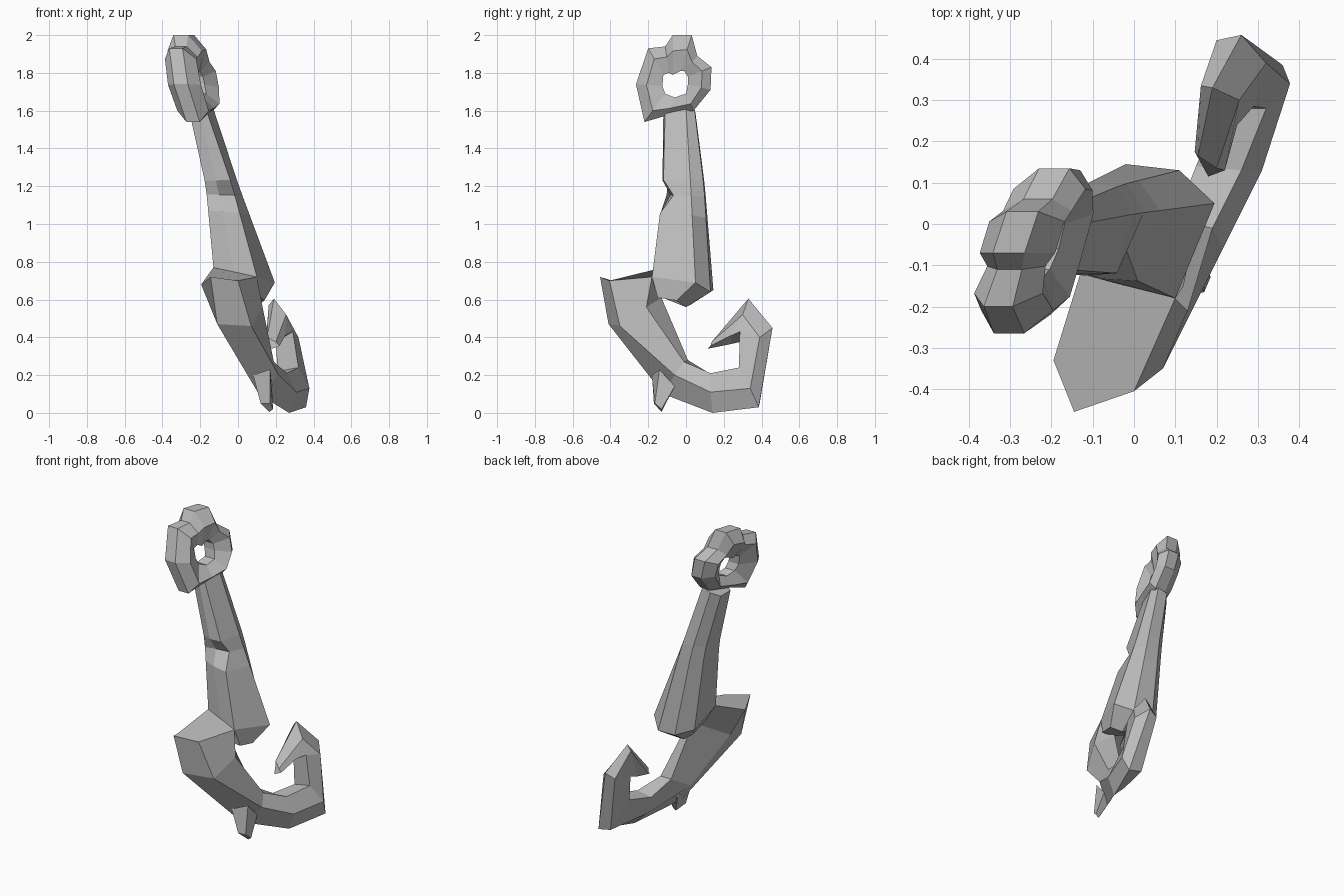
import bpy, bmesh
from mathutils import Vector

stone = bpy.data.materials.new("worn grey")
stone.diffuse_color = (0.5, 0.5, 0.5, 1)


def loft(name, rings, closed=False, tip_start=None, tip_end=None):
    """Skin faces over successive cross-sections; cap ends flat or to a tip."""
    bm = bmesh.new()
    vs = [[bm.verts.new(p) for p in r] for r in rings]
    n = len(vs[0])
    pairs = list(zip(vs, vs[1:]))
    if closed:
        pairs.append((vs[-1], vs[0]))
    for a, b in pairs:
        for i in range(n):
            j = (i + 1) % n
            bm.faces.new((a[i], a[j], b[j], b[i]))
    if not closed:
        for ring, tip in ((vs[0], tip_start), (vs[-1], tip_end)):
            if tip is None:
                bm.faces.new(ring)
            else:
                t = bm.verts.new(tip)
                for i in range(n):
                    bm.faces.new((ring[i], ring[(i + 1) % n], t))
    bmesh.ops.recalc_face_normals(bm, faces=bm.faces)
    me = bpy.data.meshes.new(name)
    bm.to_mesh(me)
    bm.free()
    me.materials.append(stone)
    ob = bpy.data.objects.new(name, me)
    bpy.context.collection.objects.link(ob)
    return ob


# curved arm: outer edge, right outer, right inner, left inner, left outer
arm = [
    [(-.145, -.455, .72), (0, -.405, .70), (.10, -.18, .72), (-.13, -.12, .77), (-.195, -.33, .68)],
    [(-.11, -.41, .47), (.07, -.35, .46), (.13, -.21, .56), (.04, -.13, .61), (-.10, -.31, .50)],
    [(.11, -.12, .10), (.215, -.06, .20), (.19, -.01, .27), (.10, .01, .28), (.065, -.14, .19)],
    [(.27, .14, .0), (.31, .13, .11), (.26, .13, .21), (.15, .14, .20), (.19, .14, .08)],
    [(.36, .385, .03), (.378, .34, .13), (.32, .28, .24), (.21, .28, .22), (.27, .39, .05)],
    [(.26, .458, .45), (.32, .39, .40), (.29, .285, .43), (.20, .285, .375), (.20, .445, .42)],
    [(.19, .33, .605), (.255, .30, .52), (.25, .24, .41), (.18, .24, .365), (.162, .335, .57)],
    [(.155, .165, .40), (.20, .135, .375), (.22, .13, .355), (.18, .115, .34), (.147, .175, .365)],
]
loft("hooked_arm", arm)

# spike under the crown
loft("crown_spike", [
    [(.08, -.18, .20), (.17, -.14, .23), (.18, -.06, .14), (.11, -.07, .13)],
    [(.12, -.17, .05), (.17, -.165, .05), (.185, -.13, .02), (.165, -.13, .005)],
])

# tapered shank: front right, right, back right, back, left, front left, front middle
top = [(-.17, -.11, 1.61), (-.13, .0, 1.61), (-.15, .045, 1.61), (-.21, .05, 1.59),
       (-.25, 0, 1.56), (-.25, -.10, 1.56), (-.20, -.12, 1.59)]
mid = [(-.03, -.12, 1.2), (.005, .025, 1.2), (-.03, .095, 1.2), (-.11, .10, 1.2),
       (-.17, .05, 1.2), (-.17, -.10, 1.2), (-.11, -.125, 1.2)]
low = [(.10, -.18, .72), (.195, .05, .69), (.11, .13, .64), (-.02, .145, .65),
       (-.11, .07, .68), (-.13, -.12, .77), (-.02, -.15, .75)]
under = [(.12, -.15, .61), (.14, -.05, .595), (.09, 0, .56), (0, .02, .57),
         (-.04, -.02, .60), (-.05, -.13, .65), (.03, -.15, .62)]


def blend(a, b, t):
    return [Vector(p).lerp(Vector(q), t) for p, q in zip(a, b)]


# chipped notch on the front corner of the shank
upper_lip, notch, lower_lip = blend(top, mid, .92), blend(mid, low, .1), blend(mid, low, .3)
notch[0].y += .06
notch[6].y += .045
loft("shank", [top, upper_lip, notch, lower_lip, low, under])

# chunky top ring: outer (y, z), inner (y, z), width scale at each station
stations = [
    (.03, 2.0, -.03, 1.81, 1.1), (-.07, 2.0, -.07, 1.79, 1.1), (-.11, 1.94, -.09, 1.80, .85),
    (-.20, 1.93, -.12, 1.79, 1), (-.265, 1.74, -.125, 1.73, 1.05), (-.22, 1.54, -.11, 1.69, 1),
    (-.10, 1.575, -.06, 1.67, 1), (.04, 1.60, 0, 1.69, 1), (.13, 1.71, .01, 1.74, 1),
    (.135, 1.83, .01, 1.78, 1.05), (.06, 1.89, -.01, 1.81, 1),
]
ring = []
for oy, oz, iy, iz, s in stations:
    sec = []
    for t, w in ((0, -.035), (0, .035), (.4, .083), (1, .035), (1, -.035), (.4, -.083)):
        y, z = oy + (iy - oy) * t, oz + (iz - oz) * t
        sec.append((-.24 + .33 * (y + .06) - .25 * (z - 1.76) + w * s, y, z))
    ring.append(sec)
loft("top_ring", ring, closed=True)
